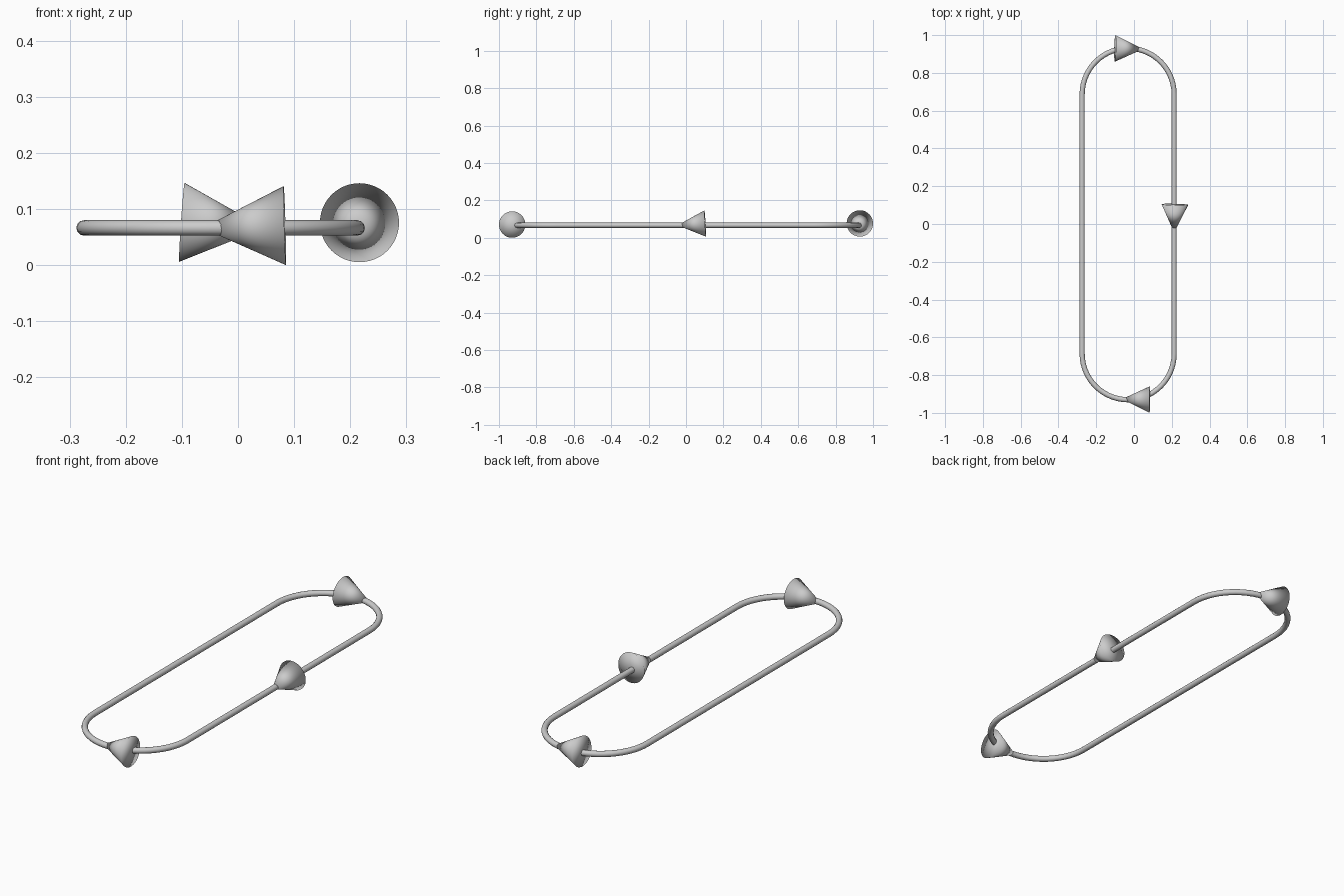
import bpy, math
from mathutils import Vector

if "Cube" in bpy.data.objects:
    bpy.data.objects.remove(bpy.data.objects["Cube"])

CX, Z = -0.031, 0.0665      # loop centre in x, height of the tube axis
R, STRAIGHT = 0.2435, 0.687  # end radius, half length of the straight sides
TUBE = 0.0137


def smooth(obj):
    for p in obj.data.polygons:
        p.use_smooth = True


# Stadium-shaped path: two half circles joined by straight sides
path = []
N = 28
for start, cy in ((0, STRAIGHT), (math.pi, -STRAIGHT)):
    for i in range(N + 1):
        a = start + math.pi * i / N
        path.append((CX + R * math.cos(a), cy + R * math.sin(a), Z))

curve = bpy.data.curves.new("loop_tube", 'CURVE')
curve.dimensions = '3D'
curve.bevel_depth = TUBE
curve.bevel_resolution = 4
spline = curve.splines.new('POLY')
spline.points.add(len(path) - 1)
for pt, co in zip(spline.points, path):
    pt.co = (*co, 1)
spline.use_cyclic_u = True
tube = bpy.data.objects.new("loop_tube", curve)
bpy.context.collection.objects.link(tube)

# Tube becomes a mesh with smooth shading
bpy.context.view_layer.objects.active = tube
tube.select_set(True)
bpy.ops.object.convert(target='MESH')
smooth(bpy.context.object)


def arrow(name, base, tip):
    """Solid cone with its base centre and apex at the given points."""
    base, tip = Vector(base), Vector(tip)
    axis = tip - base
    bpy.ops.mesh.primitive_cone_add(
        vertices=48, radius1=0.0705, radius2=0, depth=axis.length,
        end_fill_type='TRIFAN', location=(base + tip) / 2,
        rotation=axis.to_track_quat('Z', 'Y').to_euler())
    obj = bpy.context.object
    obj.name = name
    smooth(obj)


# Direction arrows along the loop, apexes buried in the tube
arrow("back_arrow", (-0.100, 0.9295, 0.0765), (0.047, 0.926, 0.0665))
arrow("side_arrow", (0.2165, 0.103, 0.0758), (0.2125, -0.046, 0.0665))
arrow("front_arrow", (0.0835, -0.9295, 0.0706), (-0.0635, -0.927, 0.0662))
